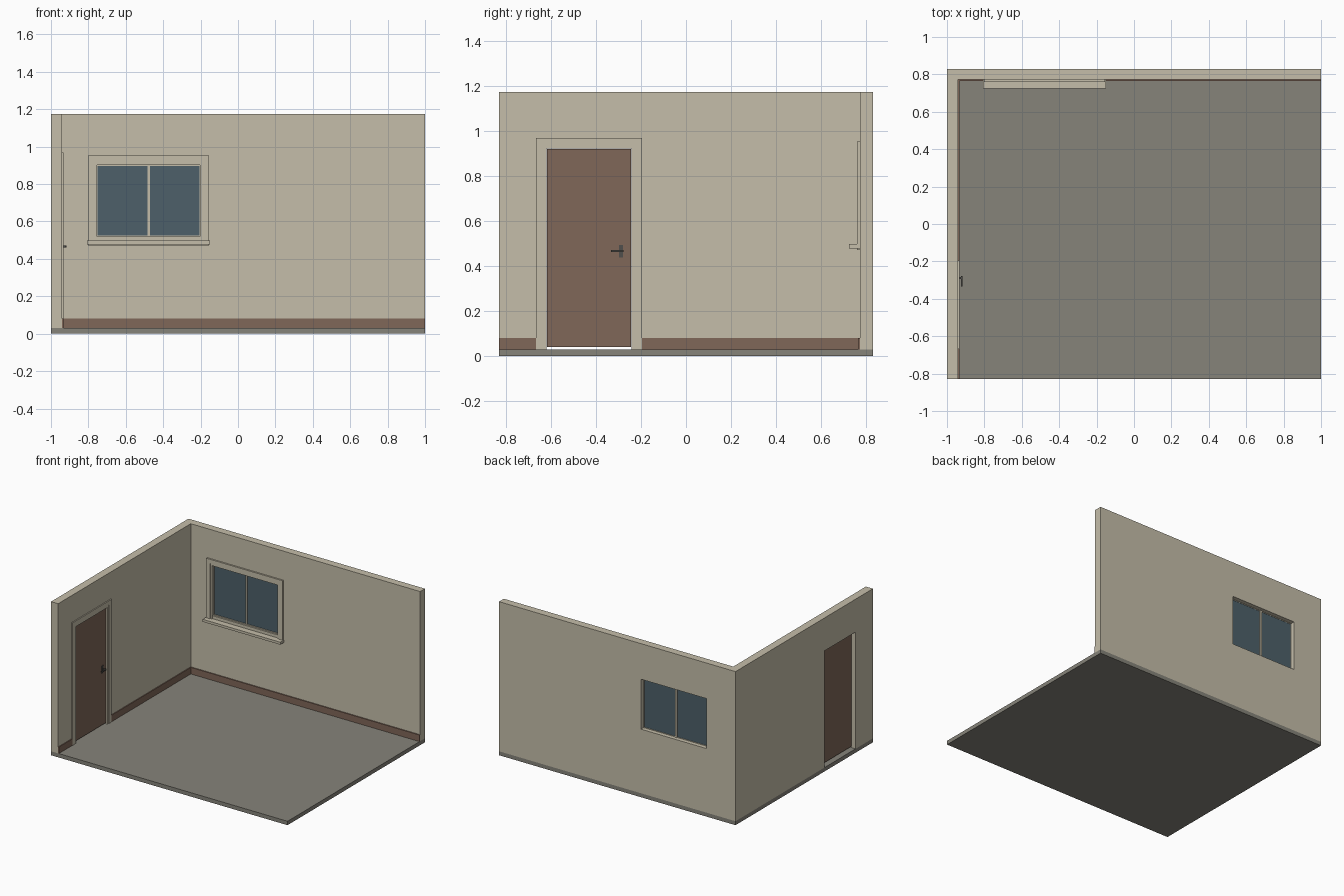
import bpy, bmesh
from mathutils import Vector

if "Cube" in bpy.data.objects:
    bpy.data.objects.remove(bpy.data.objects["Cube"], do_unlink=True)


def material(name, rgb):
    m = bpy.data.materials.new(name)
    m.use_nodes = True
    m.diffuse_color = (*rgb, 1)
    m.node_tree.nodes["Principled BSDF"].inputs["Base Color"].default_value = (*rgb, 1)
    return m


CREAM = material("cream wall", (0.56, 0.515, 0.4))
GREY = material("grey floor", (0.24, 0.23, 0.195))
BROWN = material("brown wood", (0.215, 0.135, 0.098))
GLASS = material("blue glass", (0.075, 0.118, 0.143))
METAL = material("dark metal", (0.08, 0.078, 0.072))


def finish(name, bm, mat):
    bmesh.ops.recalc_face_normals(bm, faces=bm.faces)
    mesh = bpy.data.meshes.new(name)
    bm.to_mesh(mesh)
    bm.free()
    mesh.materials.append(mat)
    obj = bpy.data.objects.new(name, mesh)
    bpy.context.scene.collection.objects.link(obj)
    return obj


def boxes(name, mat, *spans):
    """One object made of boxes, each given as (x range, y range, z range)."""
    bm = bmesh.new()
    for span in spans:
        low, high = Vector([s[0] for s in span]), Vector([s[1] for s in span])
        for v in bmesh.ops.create_cube(bm, size=1)["verts"]:
            v.co = (low + high) / 2 + v.co * (high - low)
    return finish(name, bm, mat)


def border(name, depth, along, up, width, on_left_wall, bottom=True):
    """Rectangular surround; the outer size is given, the width runs inward."""
    (a, b), (lo, hi) = along, up
    base = lo + width if bottom else lo
    parts = [((a, a + width), (base, hi - width)),
             ((b - width, b), (base, hi - width)),
             ((a, b), (hi - width, hi))]
    if bottom:
        parts.append(((a, b), (lo, lo + width)))
    return boxes(name, CREAM, *[(depth, s, z) if on_left_wall else (s, depth, z)
                                for s, z in parts])


# Main dimensions
SIDE, FLOOR, TOP = 0.83, 0.03, 1.174
WALL_X, WALL_Y = -0.94, 0.772
DOOR_Y, DOOR_TOP = (-0.62, -0.242), 0.922
WIN_X, WIN_Z = (-0.756, -0.2), (0.52, 0.902)

# Floor slab
boxes("floor", GREY, ((-1, 1), (-SIDE, SIDE), (0, FLOOR)))

# L-shaped walls with the door and window openings cut through
bm = bmesh.new()
plan = [(-1, -SIDE), (WALL_X, -SIDE), (WALL_X, WALL_Y), (1, WALL_Y), (1, SIDE), (-1, SIDE)]
face = bm.faces.new([bm.verts.new((x, y, FLOOR)) for x, y in plan])
raised = bmesh.ops.extrude_face_region(bm, geom=[face])["geom"]
bmesh.ops.translate(bm, vec=(0, 0, TOP - FLOOR),
                    verts=[g for g in raised if isinstance(g, bmesh.types.BMVert)])
walls = finish("walls", bm, CREAM)

cutters = [boxes("door_cutter", CREAM, ((-1.1, -0.85), DOOR_Y, (0, DOOR_TOP))),
           boxes("window_cutter", CREAM, (WIN_X, (0.7, 0.9), WIN_Z))]
bpy.context.view_layer.objects.active = walls
for cutter in cutters:
    mod = walls.modifiers.new("opening", 'BOOLEAN')
    mod.operation, mod.solver, mod.object = 'DIFFERENCE', 'EXACT', cutter
    bpy.ops.object.modifier_apply(modifier=mod.name)
    bpy.data.objects.remove(cutter, do_unlink=True)

# Baseboards, interrupted by the door surround
BOARD = (FLOOR, 0.08)
boxes("back_baseboard", BROWN, ((WALL_X, 1), (WALL_Y - 0.008, WALL_Y), BOARD))
boxes("side_baseboard", BROWN,
      ((WALL_X, WALL_X + 0.006), (-SIDE, -0.665), BOARD),
      ((WALL_X, WALL_X + 0.006), (-0.197, WALL_Y - 0.008), BOARD))

# Door leaf and stepped surround
boxes("door", BROWN, ((-0.966, -0.945), (-0.618, -0.244), (0.04, 0.92)))
border("door_outer_trim", (WALL_X, WALL_X + 0.008), (-0.667, -0.195),
       (FLOOR, 0.968), 0.032, True, bottom=False)
border("door_inner_trim", (WALL_X, WALL_X + 0.005), (-0.635, -0.227),
       (FLOOR, 0.936), 0.015, True, bottom=False)

# Door handle: plate, spindle and lever
boxes("door_handle", METAL,
      ((-0.945, -0.941), (-0.298, -0.28), (0.438, 0.494)),
      ((-0.941, -0.926), (-0.294, -0.284), (0.461, 0.471)),
      ((-0.926, -0.918), (-0.333, -0.277), (0.461, 0.471)))

# Window surround, sill and apron
border("window_outer_trim", (WALL_Y - 0.012, WALL_Y), (-0.802, -0.155),
       (0.495, 0.952), 0.032, False, bottom=False)
border("window_inner_trim", (WALL_Y - 0.007, WALL_Y), (-0.77, -0.187),
       (0.495, 0.92), 0.015, False, bottom=False)
boxes("window_sill", CREAM,
      ((-0.807, -0.15), (0.725, WALL_Y), (0.478, 0.497)),
      ((-0.8, -0.157), (WALL_Y - 0.012, WALL_Y), (0.47, 0.478)))

# Panes, thin sash and centre bar
boxes("window_glass", GLASS, (WIN_X, (0.79, 0.796), WIN_Z))
border("window_sash", (0.784, 0.798), WIN_X, WIN_Z, 0.005, False)
middle = sum(WIN_X) / 2
boxes("window_centre_bar", CREAM,
      ((middle - 0.007, middle + 0.007), (0.782, 0.804), WIN_Z))
